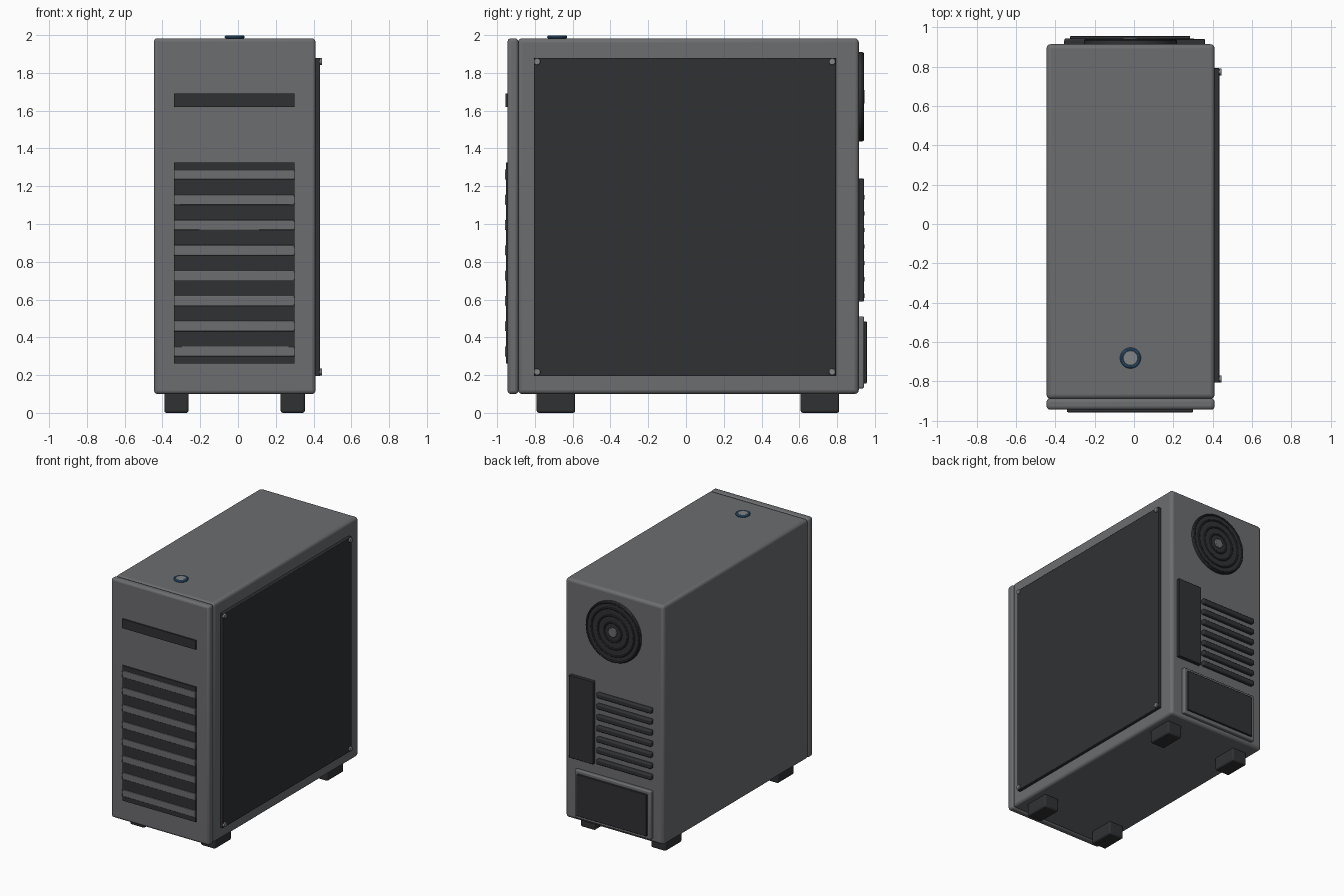
import bpy, math

if "Cube" in bpy.data.objects:
    bpy.data.objects.remove(bpy.data.objects["Cube"])


def material(name, color):
    m = bpy.data.materials.new(name)
    m.diffuse_color = (*color, 1)
    m.use_nodes = True
    m.node_tree.nodes["Principled BSDF"].inputs["Base Color"].default_value = m.diffuse_color
    return m


GREY = material("case_grey", (0.15, 0.153, 0.16))
DARK = material("dark", (0.03, 0.031, 0.034))
SILVER = material("silver", (0.22, 0.23, 0.24))
BLUE = material("blue", (0.04, 0.14, 0.28))
CX = -0.018  # centre line of the case (side panel sticks out on +x)


def finish(name, mat, bevel=0.0, segments=3):
    ob = bpy.context.object
    ob.name = name
    ob.data.materials.append(mat)
    if bevel:
        mod = ob.modifiers.new("bevel", 'BEVEL')
        mod.width, mod.segments = bevel, segments
    bpy.ops.object.shade_smooth_by_angle(angle=math.radians(35))
    return ob


def box(name, x, y, z, mat, bevel=0.0, segments=3):
    """Box from (min, max) pairs."""
    bpy.ops.mesh.primitive_cube_add(
        size=1, location=[(a + b) / 2 for a, b in (x, y, z)])
    bpy.context.object.scale = [b - a for a, b in (x, y, z)]
    bpy.ops.object.transform_apply(location=False, rotation=False, scale=True)
    return finish(name, mat, bevel, segments)


ROT = {'x': (0, math.pi / 2, 0), 'y': (-math.pi / 2, 0, 0), 'z': (0, 0, 0)}


def disc(name, loc, r, depth, axis, mat, bevel=0.0, sides=48):
    bpy.ops.mesh.primitive_cylinder_add(
        vertices=sides, radius=r, depth=depth, location=loc, rotation=ROT[axis])
    return finish(name, mat, bevel, 2)


def ring(name, loc, r, minor, axis, mat):
    bpy.ops.mesh.primitive_torus_add(
        major_radius=r, minor_radius=minor, major_segments=48,
        minor_segments=10, location=loc, rotation=ROT[axis])
    return finish(name, mat)


# Case body and front panel
box("case_body", (-0.445, 0.41), (-0.89, 0.915), (0.1, 1.983), GREY, 0.022)
box("front_panel", (-0.445, 0.41), (-0.945, -0.887), (0.1, 1.983), GREY, 0.018)

# Drive slot and front vent with slats
box("drive_slot", (-0.34, 0.3), (-0.956, -0.93), (1.62, 1.692), DARK)
box("front_vent", (-0.34, 0.3), (-0.954, -0.93), (0.262, 1.325), DARK)
for i in range(8):
    z = 1.262 - i * 0.1338
    box(f"front_slat_{i + 1}", (-0.34, 0.3), (-0.958, -0.935),
        (z - 0.027, z + 0.027), GREY, 0.004, 2)

# Side window with corner screws
box("side_window", (0.405, 0.434), (-0.806, 0.794), (0.194, 1.88), DARK, 0.004, 2)
for i, (y, z) in enumerate([(y, z) for y in (-0.788, 0.774) for z in (0.217, 1.86)]):
    disc(f"window_screw_{i + 1}", (0.43, y, z), 0.018, 0.032, 'x', SILVER, 0.003, 24)

# Feet
for sx in (-1, 1):
    for y in (-0.689, 0.709):
        x = CX + sx * 0.308
        box(f"foot_{'left' if sx < 0 else 'right'}_{'front' if y < 0 else 'back'}",
            (x - 0.064, x + 0.064), (y - 0.102, y + 0.102), (0, 0.11), DARK, 0.012)

# Power button with ring
disc("power_button", (CX, -0.682, 1.985), 0.038, 0.026, 'z', SILVER, 0.003)
ring("power_ring", (CX, -0.682, 1.99), 0.044, 0.009, 'z', BLUE)

# Rear fan
FZ = 1.674
disc("rear_fan", (CX, 0.92, FZ), 0.237, 0.03, 'y', DARK, 0.004, 64)
for i, r in enumerate((0.075, 0.13, 0.185, 0.228)):
    ring(f"fan_ring_{i + 1}", (CX, 0.935, FZ), r, 0.007, 'y', DARK)
disc("fan_hub", (CX, 0.93, FZ), 0.037, 0.032, 'y', GREY, 0.004, 32)

# Rear connector plate
box("connector_plate", (0.15, 0.36), (0.9, 0.942), (0.59, 1.24), DARK, 0.004, 2)

# Rear expansion slot covers
for i in range(7):
    z = 1.142 - i * 0.087
    box(f"slot_cover_{i + 1}", (-0.355, 0.125), (0.9, 0.944),
        (z - 0.02, z + 0.02), DARK, 0.01)

# Power supply frame and face
box("supply_frame", (-0.352, 0.312), (0.9, 0.943), (0.13, 0.51), GREY, 0.008)
box("supply_face", (-0.325, 0.285), (0.92, 0.957), (0.156, 0.484), DARK, 0.004, 2)
